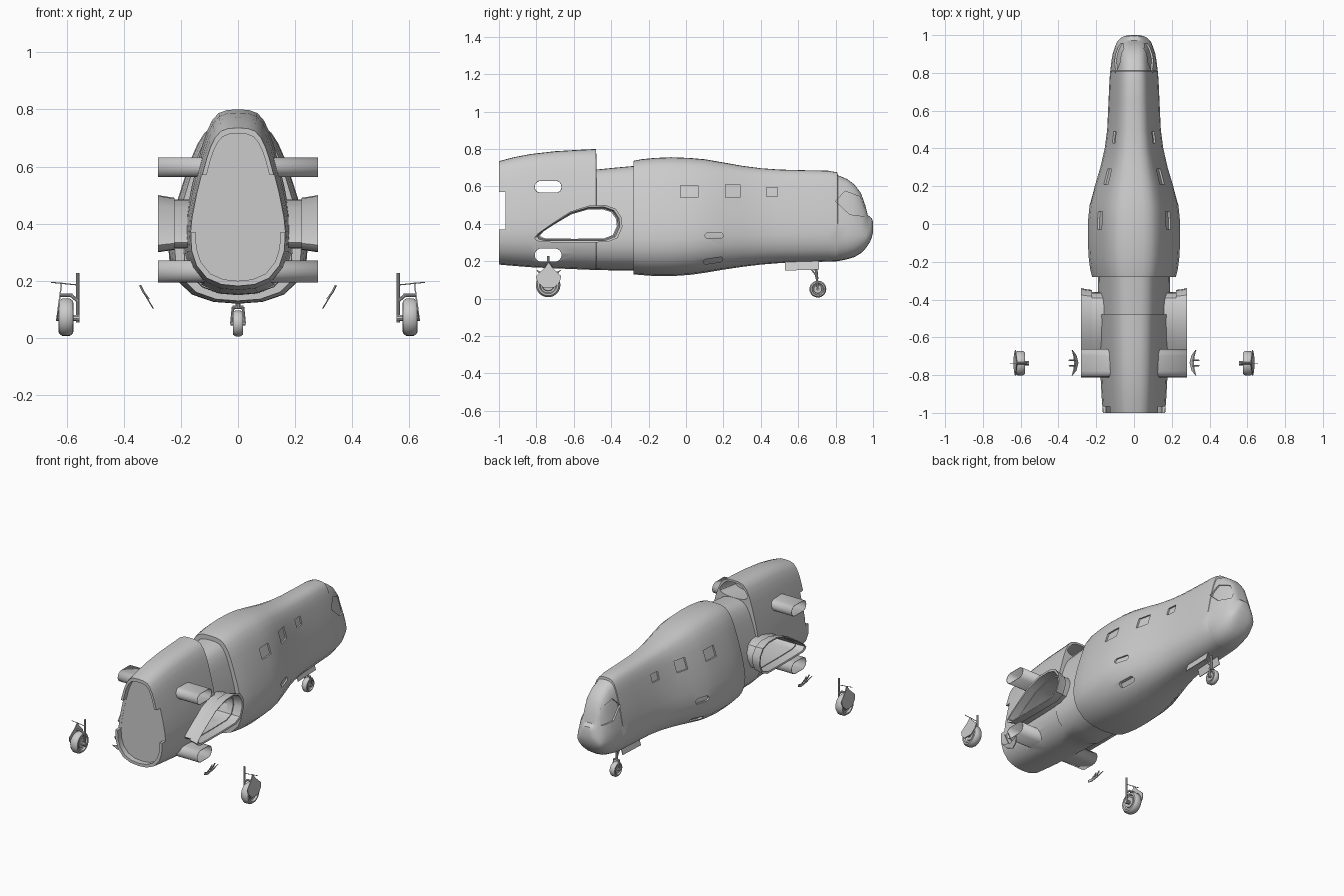
import bpy, bmesh
from math import radians, sin, cos, pi
from mathutils import Vector

if "Cube" in bpy.data.objects:
    bpy.data.objects.remove(bpy.data.objects["Cube"])


def loft(name, rings, caps=True, closed=False):
    """Skin a list of equal-length point rings."""
    bm = bmesh.new()
    vs = [[bm.verts.new(p) for p in r] for r in rings]
    n = len(vs[0])
    pairs = list(zip(vs, vs[1:])) + ([(vs[-1], vs[0])] if closed else [])
    for a, b in pairs:
        for i in range(n):
            j = (i + 1) % n
            bm.faces.new((a[i], a[j], b[j], b[i]))
    if caps and not closed:
        bm.faces.new(vs[0])
        bm.faces.new(vs[-1])
    bmesh.ops.recalc_face_normals(bm, faces=bm.faces)
    me = bpy.data.meshes.new(name)
    bm.to_mesh(me)
    bm.free()
    ob = bpy.data.objects.new(name, me)
    bpy.context.collection.objects.link(ob)
    return ob


def activate(ob):
    bpy.ops.object.select_all(action='DESELECT')
    ob.select_set(True)
    bpy.context.view_layer.objects.active = ob


def smooth(ob, deg=30):
    activate(ob)
    bpy.ops.object.shade_smooth_by_angle(angle=radians(deg))
    return ob


def cut(ob, cutter, keep=False):
    m = ob.modifiers.new("cut", 'BOOLEAN')
    m.operation, m.solver, m.object = 'DIFFERENCE', 'EXACT', cutter
    activate(ob)
    bpy.ops.object.modifier_apply(modifier=m.name)
    if not keep:
        bpy.data.objects.remove(cutter)


def thicken(ob, t):
    m = ob.modifiers.new("wall", 'SOLIDIFY')
    m.thickness, m.offset = t, 0
    return ob


def at_x(prof, x, sy=1, sz=1, c=(0, 0)):
    return [(x, c[0] + (y - c[0]) * sy, c[1] + (z - c[1]) * sz) for y, z in prof]


def prism(name, prof, x0, x1):
    return loft(name, [at_x(prof, x0), at_x(prof, x1)])


def stadium(y, z, a, b, n=8, tilt=0):
    """Rounded slot, half length a, half height b."""
    pts = []
    for s in (0, 1):
        for i in range(n + 1):
            t = -pi / 2 + pi * i / n + pi * s
            pts.append((y + (a - b) * (1 - 2 * s) + b * cos(t), z + b * sin(t)))
    return [(p, q + tilt * (p - y)) for p, q in pts]


def rod(name, p, q, r, n=10):
    p, q = Vector(p), Vector(q)
    d = (q - p).normalized()
    u = d.orthogonal().normalized()
    v = d.cross(u)
    ring = [u * cos(2 * pi * i / n) * r + v * sin(2 * pi * i / n) * r for i in range(n)]
    return smooth(loft(name, [[p + k for k in ring], [q + k for k in ring]]))


def wheel(name, x, y, z, r, w, n=28):
    prof = [(-.35, .2), (-.35, .45), (-.25, .5), (-.3, .62), (-.5, .7), (-.48, .85), (-.25, .98)]
    prof += [(-a, b) for a, b in reversed(prof)]
    return smooth(loft(name, [[(x + a * w, y + b * r * cos(2 * pi * i / n), z + b * r * sin(2 * pi * i / n))
                               for i in range(n)] for a, b in prof]), 40)


# Pear-shaped cross-section: fractions of half width and of height
PEAR = [(0, 0), (.35, .01), (.66, .05), (.88, .13), (.98, .22), (1, .31), (.96, .43), (.86, .58),
        (.76, .7), (.66, .81), (.58, .88), (.48, .94), (.36, .98), (.2, .997), (0, 1)]


def pear(y, zb, zt, w, d=0):
    zb, zt, w = zb + d, zt - d, w - d
    half = [(x * w, y, zb + f * (zt - zb)) for x, f in PEAR]
    return half + [(-x, a, z) for x, a, z in half[-2:0:-1]]


# Forward fuselage with canopy step and chin
NOSE = [(-.28, .13, .737, .222), (-.24, .126, .745, .232), (-.17, .121, .752, .241), (-.08, .12, .756, .244),
        (.02, .127, .752, .243), (.1, .138, .745, .235), (.2, .155, .728, .208), (.3, .17, .71, .178),
        (.4, .182, .697, .155), (.5, .19, .69, .142), (.65, .195, .686, .135), (.76, .198, .684, .13),
        (.81, .2, .675, .126), (.812, .2, .66, .125), (.86, .21, .64, .12), (.9, .222, .61, .113),
        (.935, .243, .565, .102), (.96, .268, .495, .092), (.972, .285, .447, .084),
        (.985, .305, .436, .07), (.994, .33, .43, .052), (1.0, .355, .41, .03)]
nose = loft("forward_fuselage", [pear(*s) for s in NOSE])
core = loft("core_helper", [pear(*s, d=.011) for s in NOSE])
core.hide_render = True

# Recessed windows, cockpit side windows and oval vents (both sides at once)
recesses = [[(a, b), (c, b), (c, d), (a, d)] for a, b, c, d in
            ((-.03, .54, .065, .605), (.21, .54, .29, .61), (.43, .545, .49, .595))]
recesses += [[(.8, .52), (.875, .45), (.955, .44), (.955, .48), (.93, .545), (.85, .575)],
             stadium(.15, .337, .048, .016), stadium(.145, .203, .05, .013, tilt=.15)]
for prof in recesses:
    p = prism("recess", prof, -.4, .4)
    cut(p, core, keep=True)
    cut(nose, p)
bpy.data.objects.remove(core)
smooth(nose)

# Rear fuselage with raised spine stepping down at the scoop
REAR = [(-1, .182, .735, .165), (-.92, .175, .756, .171), (-.83, .168, .773, .176), (-.7, .162, .788, .182),
        (-.58, .157, .795, .186), (-.48, .153, .8, .189), (-.479, .153, .69, .19), (-.38, .151, .7, .191),
        (-.27, .15, .71, .192)]
rear = loft("rear_fuselage", [pear(*s) for s in REAR])
cut(rear, loft("end_recess", [pear(-1.05, .2, .715, .148), pear(-.965, .2, .715, .148)]))
cut(rear, prism("end_notch", [(-1.05, .37), (-.966, .37), (-.966, .57), (-1.05, .57)], -.3, .3))
cut(rear, loft("scoop", [pear(-.62, .68, .78, .085), pear(-.46, .692, .788, .1)]))

# Side inlet: D-shaped duct with flared lip on each side
DEE = [(-.812, .325), (-.80, .31), (-.775, .302), (-.6, .3), (-.42, .302), (-.365, .325), (-.34, .385),
       (-.345, .435), (-.375, .48), (-.43, .5), (-.52, .497), (-.62, .465), (-.72, .4), (-.79, .35)]
C = (-.57, .395)
inner = [(y, z) for _, y, z in at_x(DEE, 0, .87, .79, C)]
TUBES = {"upper": stadium(-.737, .598, .073, .033), "lower": stadium(-.737, .233, .073, .037)}
for prof in (inner, *TUBES.values()):
    cut(rear, prism("hole", prof, -.5, .5))
smooth(rear)
for side, s in (("right", 1), ("left", -1)):
    smooth(loft(side + "_inlet_lip", [at_x(DEE, s * x, a, b, C) for x, a, b in
           ((.1, .87, .79), (.225, .87, .79), (.225, .9, .84), (.277, .94, .9), (.28, .98, .97),
            (.28, 1, 1), (.25, .975, .95), (.222, .96, .91), (.222, .91, .86), (.1, .91, .86))],
                closed=True), 35)

# Wing-root spar tubes, open right through the body
for k, prof in TUBES.items():
    smooth(thicken(loft(k + "_wing_tube", [at_x(prof, -.28), at_x(prof, .28)], caps=False), .003))

# Main gear, far outboard on both sides
DOOR = [(-.735, .195), (-.755, .165), (-.803, .12), (-.795, .09), (-.765, .06), (-.705, .06),
        (-.675, .09), (-.667, .12), (-.715, .165)]
BLADE = [(-.802, .155), (-.775, .12), (-.735, .104), (-.695, .12), (-.667, .155), (-.695, .142),
         (-.735, .132), (-.775, .142)]
for side, s in (("right", 1), ("left", -1)):
    def sheet(name, prof, fx):
        return loft(side + name, [[(s * (fx(z) + o), y, z) for y, z in prof] for o in (0, .005)])
    Y = -.737
    wheel(side + "_main_wheel", s * .602, Y, .073, .067, .052)
    rod(side + "_main_strut", (s * .561, Y, .055), (s * .561, Y, .228), .006)
    rod(side + "_main_axle", (s * .555, Y, .07), (s * .632, Y, .07), .011)
    rod(side + "_main_fork", (s * .561, Y, .13), (s * .585, Y, .15), .006)
    rod(side + "_main_bridge", (s * .58, Y, .149), (s * .622, Y, .15), .006)
    rod(side + "_cross_rod", (s * .555, Y, .185), (s * .655, Y, .195), .002, 6)
    sheet("_gear_door", DOOR, lambda z: .632 - (z - .06) * .13)
    sheet("_gear_blade", BLADE, lambda z: .295 + (z - .105) * .6)
    for i, y in enumerate((-.722, -.75)):
        rod(f"{side}_blade_pin_{i}", (s * .312, y, .135), (s * .33, y, .16), .004, 6)
        rod(f"{side}_blade_hook_{i}", (s * .33, y, .16), (s * .343, y, .185), .004, 6)
    # Nose gear fork arm and bay door
    rod(side + "_nose_fork", (s * .023, .705, .05), (s * .017, .7, .108), .005)
    loft(side + "_nose_door", [[(s * (x + (.2 - z) * .3), y, z) for y, z in
                                ((.53, .15), (.71, .155), (.71, .205), (.53, .2))] for x in (.035, .039)])

# Nose gear
wheel("nose_wheel", 0, .705, .051, .046, .036)
rod("nose_axle", (-.026, .705, .051), (.026, .705, .051), .008)
rod("nose_fork_bridge", (-.02, .7, .108), (.02, .7, .108), .006)
rod("nose_strut", (0, .7, .105), (0, .69, .22), .008)
rod("nose_drag_brace", (0, .698, .12), (0, .63, .21), .004)
